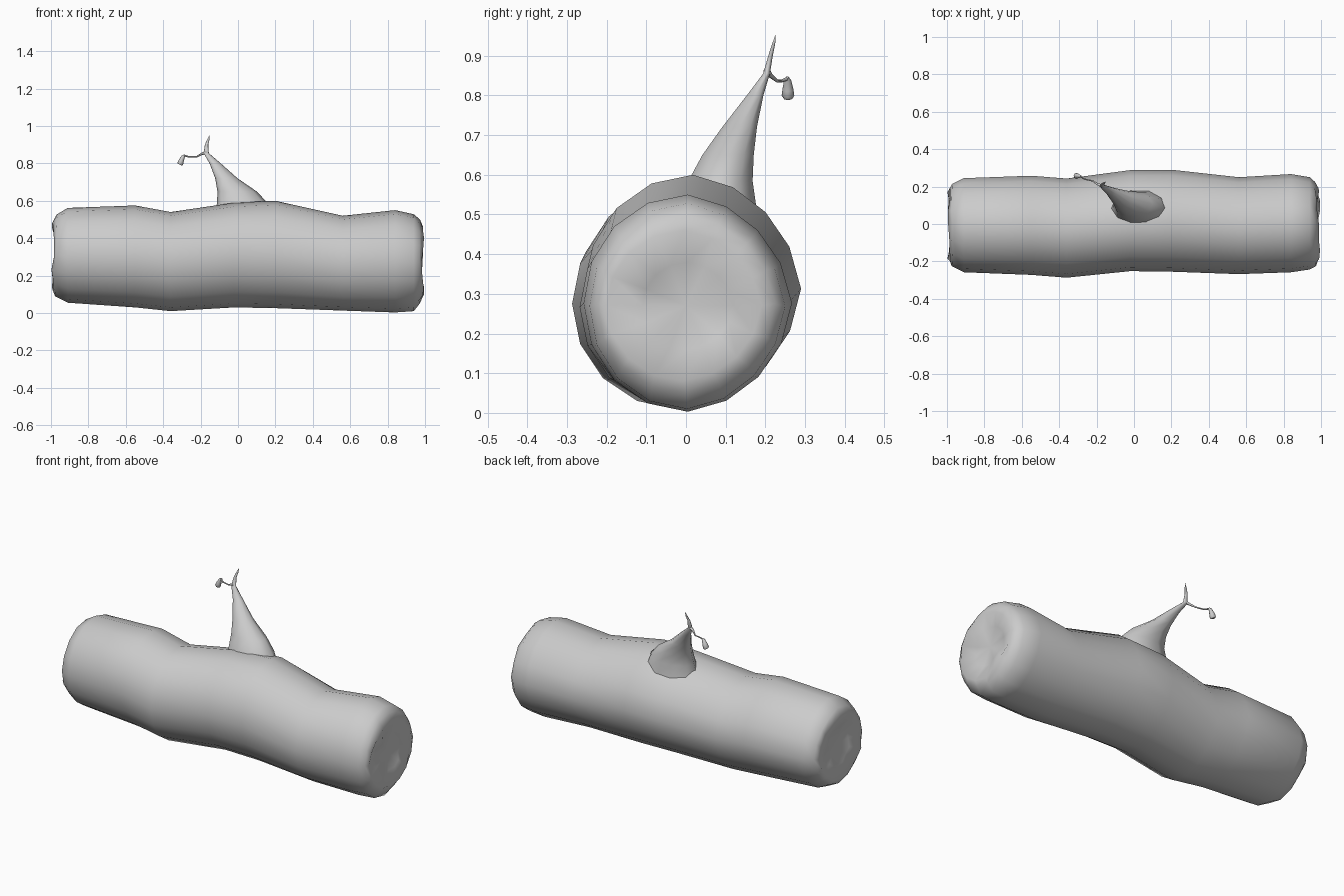
import bpy, bmesh, math, random
from mathutils import Vector

if "Cube" in bpy.data.objects:
    bpy.data.objects.remove(bpy.data.objects["Cube"])

random.seed(4)


def loft(name, rings, end_points=(None, None), angle=60):
    """Skin a list of equal-length point rings; ends fan to a point or get a flat cap."""
    bm = bmesh.new()
    vs = [[bm.verts.new(p) for p in r] for r in rings]
    n = len(vs[0])
    for a, b in zip(vs, vs[1:]):
        for i in range(n):
            j = (i + 1) % n
            bm.faces.new((a[i], a[j], b[j], b[i]))
    for ring, p in ((vs[0], end_points[0]), (vs[-1], end_points[1])):
        if p is None:
            bm.faces.new(ring)
        else:
            c = bm.verts.new(p)
            for i in range(n):
                bm.faces.new((ring[i], ring[(i + 1) % n], c))
    bmesh.ops.recalc_face_normals(bm, faces=bm.faces)
    me = bpy.data.meshes.new(name)
    bm.to_mesh(me)
    bm.free()
    ob = bpy.data.objects.new(name, me)
    bpy.context.collection.objects.link(ob)
    bpy.ops.object.select_all(action='DESELECT')
    bpy.context.view_layer.objects.active = ob
    ob.select_set(True)
    bpy.ops.object.shade_smooth_by_angle(angle=math.radians(angle))
    return ob


def log_ring(x, ymin, ymax, zmin, zmax, jitter=0.0, n=16):
    cy, cz = (ymin + ymax) / 2, (zmin + zmax) / 2
    ry, rz = (ymax - ymin) / 2, (zmax - zmin) / 2
    pts = []
    for i in range(n):
        t = 2 * math.pi * i / n
        # slightly flattened on the back upper and lower sides
        f = 1 - 0.05 * max(0, math.sin(2 * t)) * (math.cos(t) > 0)
        f -= 0.04 * max(0, -math.sin(2 * t)) * (math.cos(t) > 0)
        pts.append((x + random.uniform(-jitter, jitter),
                    cy + ry * f * math.cos(t), cz + rz * f * math.sin(t)))
    return pts


def tube(path, n=6):
    """Rings perpendicular to a path of (x, y, z, radius)."""
    pts = [Vector(p[:3]) for p in path]
    rings = []
    for k, p in enumerate(pts):
        d = (pts[min(k + 1, len(pts) - 1)] - pts[max(k - 1, 0)]).normalized()
        u = d.cross(Vector((0.1, 1, 0.05))).normalized()
        v = d.cross(u)
        rings.append([p + path[k][3] * (u * math.cos(2 * math.pi * i / n)
                                        + v * math.sin(2 * math.pi * i / n)) for i in range(n)])
    return rings


# log: x, ymin, ymax, zmin, zmax, jitter (dished rough ends, lumpy middle)
sections = [
    (-0.965, -0.12, 0.11, 0.19, 0.42, 0.015),
    (-0.99, -0.20, 0.19, 0.12, 0.48, 0.009),
    (-0.975, -0.225, 0.215, 0.09, 0.525, 0.004),
    (-0.91, -0.258, 0.245, 0.055, 0.562, 0),
    (-0.55, -0.272, 0.258, 0.03, 0.575, 0),
    (-0.36, -0.287, 0.243, 0.01, 0.54, 0),
    (-0.02, -0.252, 0.288, 0.03, 0.59, 0),
    (0.20, -0.255, 0.290, 0.026, 0.60, 0),
    (0.56, -0.268, 0.250, 0.013, 0.52, 0),
    (0.84, -0.258, 0.267, 0.003, 0.55, 0),
    (0.94, -0.243, 0.25, 0.010, 0.528, 0),
    (0.97, -0.225, 0.225, 0.05, 0.50, 0.004),
    (0.988, -0.20, 0.19, 0.08, 0.46, 0.009),
    (0.965, -0.11, 0.12, 0.16, 0.38, 0.015),
]
loft("log", [log_ring(*s) for s in sections],
     ((-0.955, 0, 0.31), (0.955, 0, 0.27)))

# branch stub: horizontal rings (cx, cy, z, rx, ry)
branch = [
    (0.03, 0.080, 0.50, 0.165, 0.105),
    (0.025, 0.087, 0.585, 0.137, 0.085),
    (-0.005, 0.106, 0.65, 0.105, 0.068),
    (-0.062, 0.135, 0.72, 0.060, 0.046),
    (-0.122, 0.174, 0.80, 0.030, 0.022),
    (-0.170, 0.203, 0.855, 0.014, 0.009),
    (-0.168, 0.213, 0.90, 0.009, 0.006),
    (-0.158, 0.221, 0.93, 0.006, 0.004),
]
loft("branch", [[(cx + rx * math.cos(math.pi * i / 5), cy + ry * math.sin(math.pi * i / 5), z)
                 for i in range(10)] for cx, cy, z, rx, ry in branch],
     (None, (-0.151, 0.226, 0.955)))

# side twig
loft("twig", tube([(-0.168, 0.203, 0.86, 0.010), (-0.195, 0.213, 0.85, 0.006),
                   (-0.22, 0.230, 0.836, 0.004), (-0.265, 0.240, 0.836, 0.004),
                   (-0.288, 0.255, 0.842, 0.005)]))

# hanging bud at the twig end
loft("bud", tube([(-0.283, 0.255, 0.845, 0.004), (-0.292, 0.256, 0.838, 0.009),
                  (-0.303, 0.257, 0.815, 0.014), (-0.308, 0.257, 0.800, 0.016),
                  (-0.311, 0.257, 0.793, 0.012)], 8))
